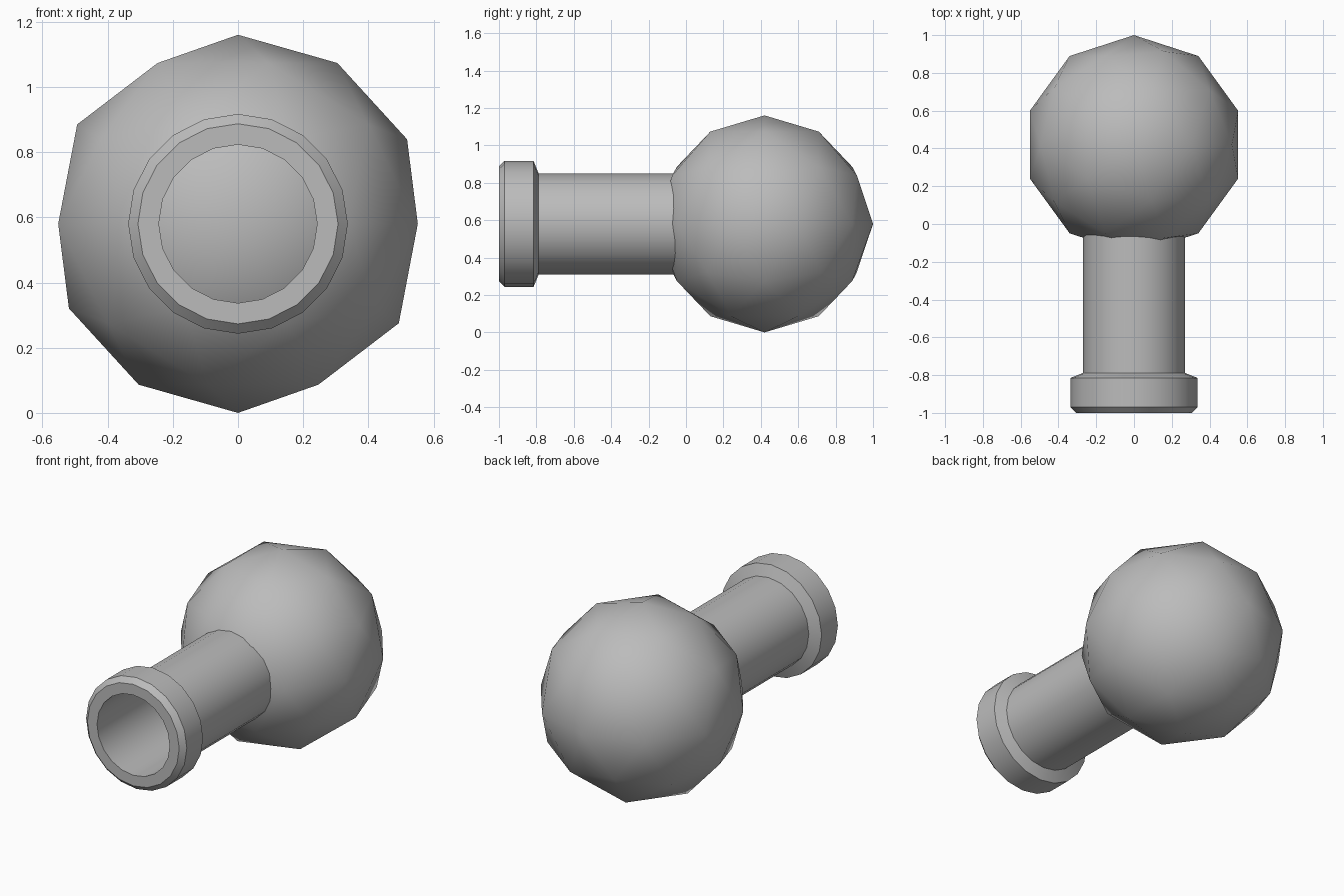
import bpy
import bmesh
from math import radians, tau
from mathutils import Vector

if "Cube" in bpy.data.objects:
    bpy.data.objects.remove(bpy.data.objects["Cube"])

AXIS_Z = 0.58

grey = bpy.data.materials.new("plain grey")
grey.use_nodes = True
grey.diffuse_color = (0.5, 0.5, 0.5, 1)
grey.node_tree.nodes["Principled BSDF"].inputs["Base Color"].default_value = (0.5, 0.5, 0.5, 1)


def finish(obj, angle):
    """Give the active object its colour and smooth shading."""
    obj.data.materials.append(grey)
    bpy.ops.object.select_all(action="DESELECT")
    obj.select_set(True)
    bpy.context.view_layer.objects.active = obj
    bpy.ops.object.shade_smooth_by_angle(angle=radians(angle))


# Faceted ball
bpy.ops.mesh.primitive_ico_sphere_add(subdivisions=2, radius=0.58, location=(0, 0.42, AXIS_Z))
ball = bpy.context.object
ball.name = "ball"
finish(ball, 60)

# Hollow neck with a chamfered collar: (radius, y) turned around the y axis
profile = [(0.243, 0.0), (0.243, -1.0), (0.307, -1.0), (0.337, -0.97),
           (0.337, -0.815), (0.27, -0.788), (0.27, 0.0)]
bm = bmesh.new()
verts = [bm.verts.new((0, y, r)) for r, y in profile]
edges = [bm.edges.new((a, b)) for a, b in zip(verts, verts[1:] + verts[:1])]
bmesh.ops.spin(bm, geom=verts + edges, cent=Vector(), axis=(0, 1, 0),
               angle=tau, steps=20)
bmesh.ops.remove_doubles(bm, verts=bm.verts, dist=0.0005)
bmesh.ops.recalc_face_normals(bm, faces=bm.faces)
mesh = bpy.data.meshes.new("neck")
bm.to_mesh(mesh)
bm.free()
neck = bpy.data.objects.new("neck", mesh)
neck.location.z = AXIS_Z
bpy.context.collection.objects.link(neck)
finish(neck, 30)
